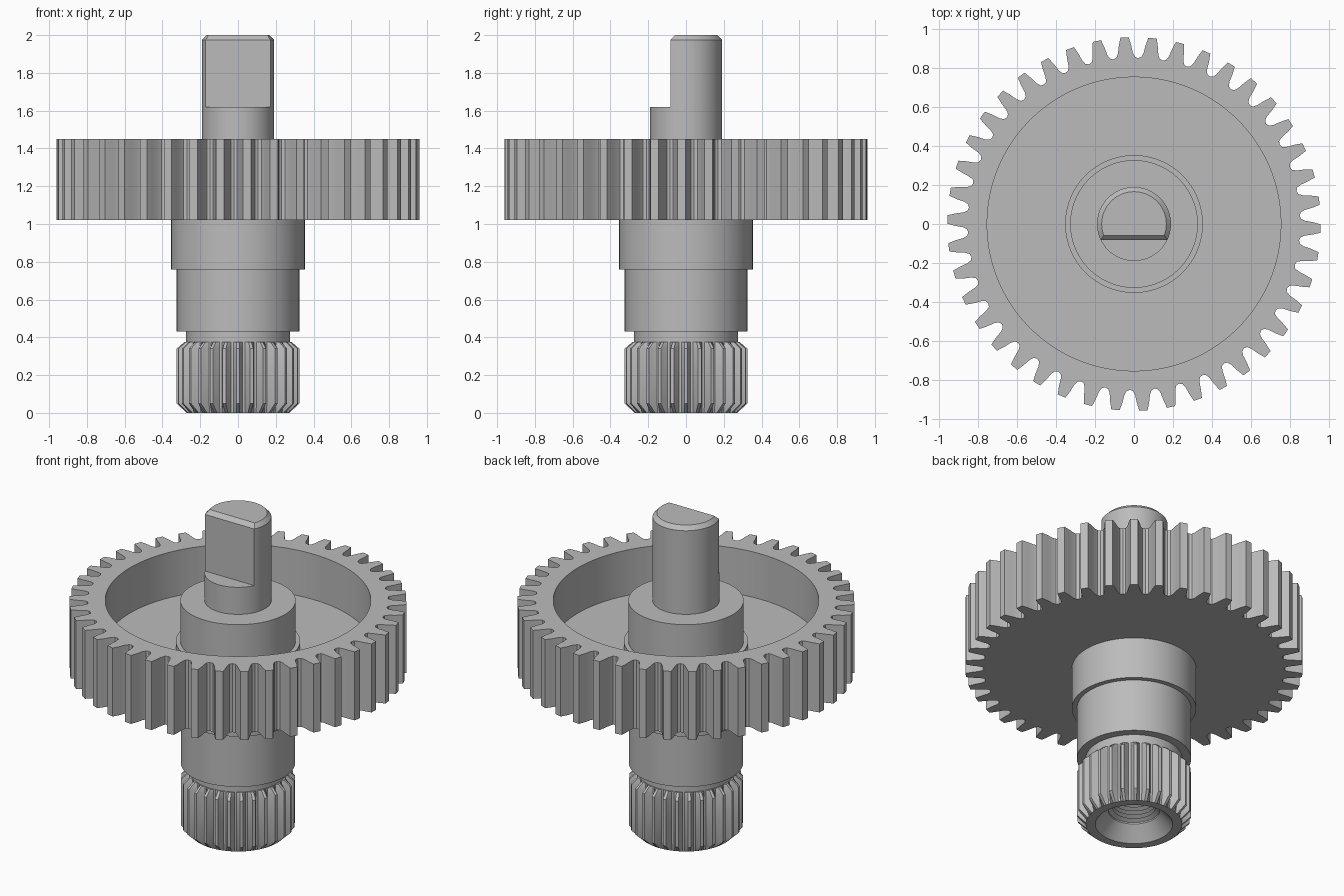
import bpy, bmesh
from math import sin, cos, pi, tau, asin, sqrt, radians

cube = bpy.data.objects.get("Cube")
if cube:
    bpy.data.objects.remove(cube, do_unlink=True)

steel = bpy.data.materials.new("grey_steel")
steel.use_nodes = True
grey = (0.5, 0.5, 0.5, 1)
steel.diffuse_color = grey
steel.node_tree.nodes["Principled BSDF"].inputs["Base Color"].default_value = grey


def loft(name, rings, cap_start=False, cap_end=False):
    """Join closed rings of equal point count; each ring is (list of xy, z)."""
    bm = bmesh.new()
    loops = [[bm.verts.new((x, y, z)) for x, y in pts] for pts, z in rings]
    n = len(loops[0])
    for a, b in zip(loops, loops[1:]):
        for i in range(n):
            j = (i + 1) % n
            bm.faces.new((a[i], a[j], b[j], b[i]))
    if cap_start:
        bm.faces.new(loops[0])
    if cap_end:
        bm.faces.new(loops[-1])
    bmesh.ops.recalc_face_normals(bm, faces=bm.faces)
    mesh = bpy.data.meshes.new(name)
    bm.to_mesh(mesh)
    bm.free()
    mesh.materials.append(steel)
    obj = bpy.data.objects.new(name, mesh)
    bpy.context.collection.objects.link(obj)
    bpy.ops.object.select_all(action='DESELECT')
    obj.select_set(True)
    bpy.context.view_layer.objects.active = obj
    bpy.ops.object.shade_smooth_by_angle(angle=radians(25))
    return obj


def polar(angles, radii):
    return [(r * cos(a), r * sin(a)) for a, r in zip(angles, radii)]


def circle(angles, r):
    return polar(angles, [r] * len(angles))


def teeth(count, tooth, phase=0):
    """Repeat a tooth given as (fraction of pitch, radius) points."""
    angles = [phase + (k + f) * tau / count for k in range(count) for f, _ in tooth]
    return angles, [r for _ in range(count) for _, r in tooth]


# Large gear wheel, recessed on its upper side
flank = [(0.15, 0.96), (0.23, 0.92), (0.29, 0.88), (0.37, 0.859)]
tooth = [(-0.5, 0.853)] + [(-f, r) for f, r in reversed(flank)] + flank
ang, rad = teeth(42, tooth, radians(-1.4))
outline = polar(ang, rad)
loft("gear_wheel", [
    (circle(ang, 0.3), 1.02), (outline, 1.02), (outline, 1.45),
    (circle(ang, 0.755), 1.45), (circle(ang, 0.755), 1.165), (circle(ang, 0.3), 1.165)])

# Stepped hub and neck
even = [i * tau / 96 for i in range(96)]
steps = [(0.2, 0.375), (0.275, 0.375), (0.275, 0.43), (0.325, 0.43), (0.325, 0.76),
         (0.354, 0.76), (0.354, 1.195), (0.328, 1.195), (0.328, 1.45), (0.15, 1.45)]
loft("stepped_hub", [(circle(even, r), z) for r, z in steps])

# Splined pinion with chamfered ends, countersink and threaded bore
ang, rad = teeth(28, [(-0.4, 0.278), (-0.12, 0.325), (0.12, 0.325), (0.4, 0.278)])
thread = [(r, 0.09 + 0.025 * i + dz) for i in reversed(range(20))
          for r, dz in ((0.12, 0.018), (0.145, 0.004))]
bore = [(circle(ang, r), z) for r, z in thread + [(0.145, 0.085), (0.22, 0)]]
loft("splined_pinion", bore + [
    (polar(ang, [min(r, 0.272) for r in rad]), 0),
    (polar(ang, rad), 0.05), (polar(ang, rad), 0.34),
    (polar(ang, [min(r, 0.285) for r in rad]), 0.375),
    (circle(ang, 0.2), 0.375)], cap_start=True)

# Round shaft base
loft("shaft_base", [(circle(even, 0.19), 1.4), (circle(even, 0.19), 1.62)], cap_end=True)


# D-shaped shaft end with a flat on the front and a chamfered top
def d_section(r, flat):
    corner = asin(flat / r)
    return [(r * cos(a), r * sin(a))
            for a in (-corner + (pi + 2 * corner) * i / 64 for i in range(65))]


full = d_section(0.19, 0.083)
loft("shaft_end", [(full, 1.61), (full, 1.975), (d_section(0.166, 0.058), 2)], cap_end=True)
